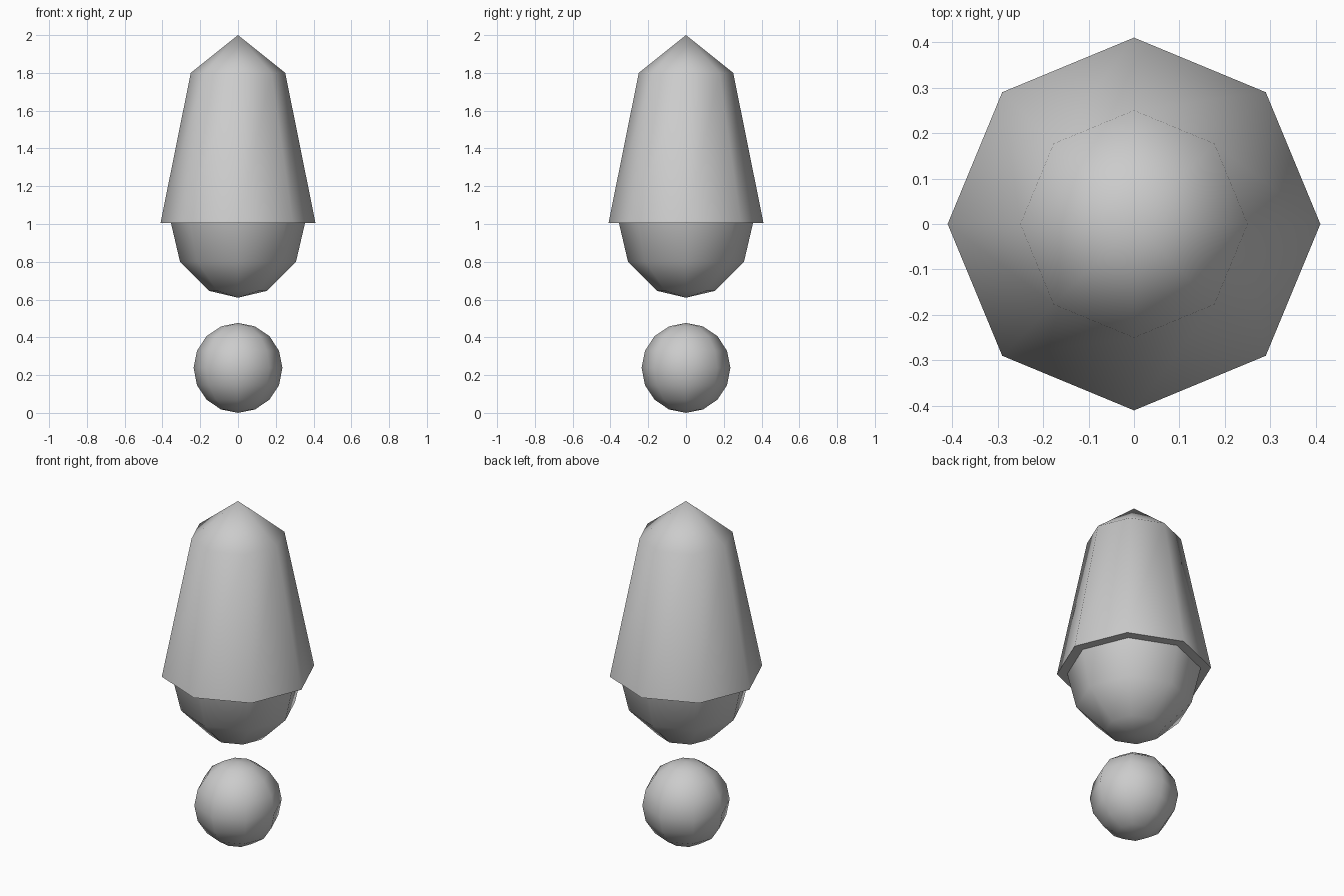
import bpy, bmesh, math

if "Cube" in bpy.data.objects:
    bpy.data.objects.remove(bpy.data.objects["Cube"])

SIDES = 8


def lathe(name, profile):
    """Spin a (radius, z) profile into an eight-sided closed solid."""
    bm = bmesh.new()
    rings = []
    for r, z in profile:
        if r == 0:
            rings.append([bm.verts.new((0, 0, z))] * SIDES)
        else:
            rings.append([bm.verts.new((r * math.cos(math.tau * i / SIDES),
                                        r * math.sin(math.tau * i / SIDES), z))
                          for i in range(SIDES)])
    for low, high in zip(rings, rings[1:]):
        for i in range(SIDES):
            j = (i + 1) % SIDES
            corners = [low[i], low[j], high[j], high[i]]
            bm.faces.new(list(dict.fromkeys(corners)))
    # close open ends
    for ring in (rings[0], rings[-1]):
        if ring[0] is not ring[1]:
            bm.faces.new(ring)
    bmesh.ops.recalc_face_normals(bm, faces=bm.faces)
    mesh = bpy.data.meshes.new(name)
    bm.to_mesh(mesh)
    bm.free()
    obj = bpy.data.objects.new(name, mesh)
    bpy.context.collection.objects.link(obj)
    smooth(obj)
    return obj


def smooth(obj):
    bpy.ops.object.select_all(action='DESELECT')
    obj.select_set(True)
    bpy.context.view_layer.objects.active = obj
    bpy.ops.object.shade_smooth_by_angle(angle=math.radians(60))


# tapered upper hood with a pointed top and flat underside
lathe("hood", [(0.41, 1.006), (0.25, 1.80), (0, 2.0)])

# rounded bulb hanging under the hood
lathe("bulb", [(0, 0.61), (0.153, 0.646), (0.307, 0.80), (0.355, 1.006)])

# separate ball at the bottom
bpy.ops.mesh.primitive_uv_sphere_add(segments=SIDES, ring_count=8,
                                     radius=0.235, location=(0, 0, 0.238))
ball = bpy.context.object
ball.name = "ball"
ball.scale.z = 0.238 / 0.235
smooth(ball)
